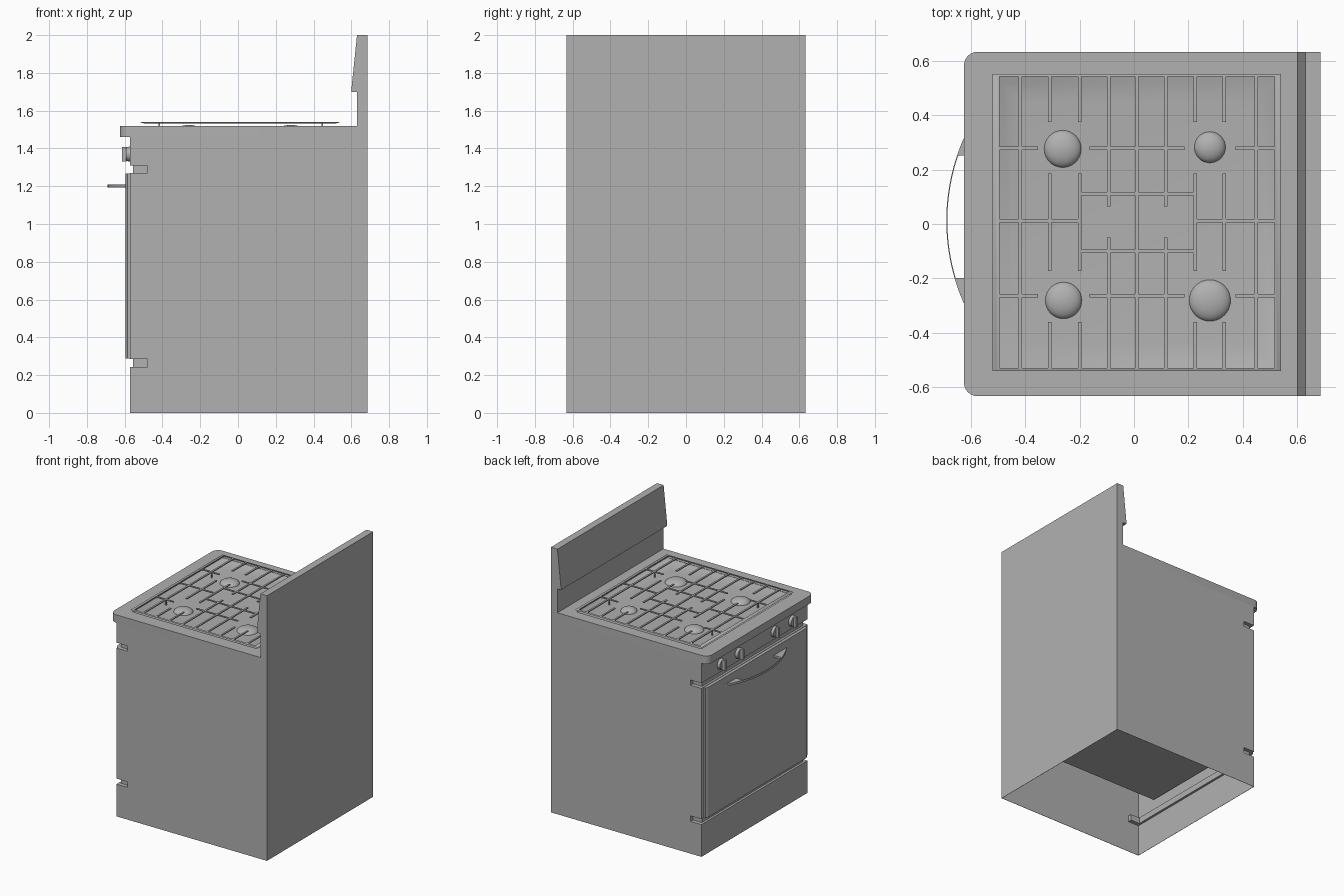
import bpy, bmesh, math
from mathutils import Vector

if "Cube" in bpy.data.objects:
    bpy.data.objects.remove(bpy.data.objects["Cube"])

GREY = bpy.data.materials.new("dark_grey")
GREY.diffuse_color = (0.44, 0.44, 0.44, 1)
GREY.use_nodes = True
GREY.node_tree.nodes["Principled BSDF"].inputs["Base Color"].default_value = GREY.diffuse_color


def add_obj(name, bm, smooth=None):
    bmesh.ops.recalc_face_normals(bm, faces=bm.faces)
    me = bpy.data.meshes.new(name)
    bm.to_mesh(me)
    bm.free()
    me.materials.append(GREY)
    ob = bpy.data.objects.new(name, me)
    bpy.context.collection.objects.link(ob)
    if smooth:
        shade(ob, smooth)
    return ob


def shade(ob, angle):
    bpy.ops.object.select_all(action='DESELECT')
    ob.select_set(True)
    bpy.context.view_layer.objects.active = ob
    bpy.ops.object.shade_smooth_by_angle(angle=math.radians(angle))


def bm_box(bm, x0, x1, y0, y1, z0, z1):
    vs = bmesh.ops.create_cube(bm, size=1)['verts']
    for v in vs:
        v.co = Vector((x1 if v.co.x > 0 else x0, y1 if v.co.y > 0 else y0, z1 if v.co.z > 0 else z0))
    return vs


def boxes(name, *dims):
    bm = bmesh.new()
    for d in dims:
        bm_box(bm, *d)
    return add_obj(name, bm)


def prism(name, pts, vec):
    """Extrude a closed polygon of 3D points along vec."""
    bm = bmesh.new()
    f = bm.faces.new([bm.verts.new(p) for p in pts])
    r = bmesh.ops.extrude_face_region(bm, geom=[f])
    bmesh.ops.translate(bm, vec=vec, verts=[v for v in r['geom'] if isinstance(v, bmesh.types.BMVert)])
    return add_obj(name, bm)


W = 0.633     # half width
T = 0.002     # sheet thickness
FX = -0.572   # front plane

# side panels with hinge notches at the front
side = [(FX, 0), (0.685 - T, 0), (0.685 - T, 1.46), (FX, 1.46), (FX, 1.31), (-0.48, 1.31),
        (-0.48, 1.27), (FX, 1.27), (FX, 0.285), (-0.48, 0.285), (-0.48, 0.243), (FX, 0.243)]
for s, n in ((-1, "right"), (1, "left")):
    prism(n + "_side_panel", [(x, s * W, z) for x, z in side], (0, -s * T, 0))

# back panel and backsplash with overhanging sloped face
boxes("back_panel", (0.685 - T, 0.685, -W, W, 0, 1.46))
splash = [(0.685, 1.46), (0.685, 2), (0.63, 2), (0.60, 1.71), (0.60, 1.70), (0.63, 1.70), (0.63, 1.46)]
prism("backsplash", [(x, -W, z) for x, z in splash], (0, 2 * W, 0))

# front panels
boxes("lower_front_panel", (FX, FX + T, -W + T, W - T, 0, 0.243))
boxes("control_panel", (FX, FX + 0.02, -W + T, W - T, 1.31, 1.46))
boxes("door_backing", (FX, FX + T, -W + T, W - T, 0.285, 1.27))

# recessed gaps above and below the door, with side pockets
for z0, z1, n in ((0.243, 0.285, "lower"), (1.27, 1.31, "upper")):
    dims = [(-0.555, -0.553, -W + 0.03, W - 0.03, z0, z1)]
    for s in (-1, 1):
        ya, yb = sorted((s * (W - 0.03), s * (W - 0.032)))
        yc, yd = sorted((s * (W - T), s * (W - 0.032)))
        dims += [(-0.555, -0.478, ya, yb, z0 - T, z1 + T),
                 (-0.48, -0.478, yc, yd, z0 - T, z1 + T),
                 (FX + T, -0.478, yc, yd, z0 - T, z0),
                 (FX + T, -0.478, yc, yd, z1, z1 + T)]
    dims += [(FX + T, -0.553, -W + 0.03, W - 0.03, z0 - T, z0),
             (FX + T, -0.553, -W + 0.03, W - 0.03, z1, z1 + T)]
    boxes(n + "_door_gap", *dims)

# oven cavity, seen from underneath
boxes("oven_cavity", (-0.55, 0.62, -0.44, 0.44, 0.36, 1.2))

# door with chamfered side edges
d = [(FX, -0.605), (-0.585, -0.605), (-0.595, -0.585), (-0.595, 0.585), (-0.585, 0.605), (FX, 0.605)]
prism("oven_door", [(x, y, 0.287) for x, y in d], (0, 0, 0.98))

# crescent door handle with end lugs
R, cx, cy = 0.748, -0.69 + 0.748, 0.012
amax = math.asin(0.365 / R)
l0, l1 = math.asin(0.24 / R), math.asin(-0.212 / R)
outer = [(cx - R * math.cos(a), cy + R * math.sin(a)) for a in [amax * (i / 14 - 1) for i in range(29)]]
r = R - 0.004
inner = [(cx - r * math.cos(a), cy + r * math.sin(a)) for a in [l0 + (l1 - l0) * i / 16 for i in range(17)]]
inner = [(-0.595, cy + 0.24)] + inner + [(-0.595, cy - 0.212)]
prism("door_handle", [(x, y, 1.193) for x, y in outer + inner], (0, 0, 0.016))

# knobs: round base with a raised grip
for i, y in enumerate((-0.445, -0.235, 0.192, 0.405)):
    bm = bmesh.new()
    g = bmesh.ops.create_cone(bm, cap_ends=True, segments=24, radius1=0.04, radius2=0.036, depth=0.02)['verts']
    for v in g:
        v.co = Vector((FX - 0.01 - v.co.z * -1, y + v.co.x, 1.37 + v.co.y))
        v.co.x = 2 * (FX - 0.01) - v.co.x
    bm_box(bm, -0.615, -0.59, y - 0.009, y + 0.009, 1.332, 1.408)
    add_obj("knob_%d" % (i + 1), bm, 35)

# cooktop slab with rounded front corners
rad = 0.05
corner = [(rad * math.cos(math.radians(a)), rad * math.sin(math.radians(a))) for a in range(90, 181, 15)]
left = [(-0.625 + rad + x, W - rad + y) for x, y in corner]
outline = [(0.63, W)] + left + [(x, -y) for x, y in reversed(left)] + [(0.63, -W)]
top = prism("cooktop", [(x, y, 1.46) for x, y in outline], (0, 0, 0.06))

# cutter for the shallow dished basin, its slope easing into the floor
bm = bmesh.new()
rings = []
for off, z in ((-0.001, 1.54), (0, 1.518), (0.03, 1.506), (0.06, 1.498), (0.10, 1.494)):
    rings.append([bm.verts.new(p) for p in ((-0.51 + off, -0.53 + off, z), (0.53 - off, -0.53 + off, z),
                                            (0.53 - off, 0.545 - off, z), (-0.51 + off, 0.545 - off, z))])
for a, b in zip(rings, rings[1:]):
    for j in range(4):
        bm.faces.new((a[j], a[(j + 1) % 4], b[(j + 1) % 4], b[j]))
bm.faces.new(rings[0])
bm.faces.new(rings[-1])
cut = add_obj("basin_cutter", bm)
cut.hide_render = True
mod = top.modifiers.new("basin", 'BOOLEAN')
mod.object = cut
mod.solver = 'EXACT'
bpy.ops.object.select_all(action='DESELECT')
bpy.context.view_layer.objects.active = top
top.select_set(True)
bpy.ops.object.modifier_apply(modifier=mod.name)
bpy.data.objects.remove(cut)
shade(top, 40)

# domed burners
for i, (x, y, r) in enumerate(((-0.262, 0.276, 0.069), (0.279, 0.282, 0.058),
                               (-0.259, -0.281, 0.068), (0.279, -0.281, 0.077))):
    bm = bmesh.new()
    bmesh.ops.create_uvsphere(bm, u_segments=32, v_segments=16, radius=1)
    for v in bm.verts:
        v.co = Vector((x + r * v.co.x, y + r * v.co.y, 1.49 + 0.034 * v.co.z * (v.co.z > 0)))
    bmesh.ops.remove_doubles(bm, verts=bm.verts, dist=1e-5)
    add_obj("burner_%d" % (i + 1), bm, 60)

# grate: sloped outer frame
X0, X1, Y0, Y1 = -0.495, 0.516, -0.53, 0.542
bm = bmesh.new()
loops = []
for off, z in ((0.025, 1.535), (0.012, 1.540), (0, 1.540), (0, 1.533)):
    oy = off * 0.4
    loops.append([bm.verts.new(p) for p in ((X0 - off, Y0 - oy, z), (X1 + off, Y0 - oy, z),
                                            (X1 + off, Y1 + oy, z), (X0 - off, Y1 + oy, z))])
for k in range(4):
    a, b = loops[k], loops[(k + 1) % 4]
    for j in range(4):
        bm.faces.new((a[j], a[(j + 1) % 4], b[(j + 1) % 4], b[j]))
add_obj("grate_frame", bm, 60)

# grate bars: long rods, broken around the burners
h = 0.0065
bars = []
full = [(Y0, Y1)]
broken = [(0.375, Y1), (-0.172, 0.186), (Y0, -0.36)]
middle = [(0.065, Y1), (Y0, -0.05)]
for x, spans in ((-0.418, full), (-0.31, broken), (-0.2, broken), (-0.093, middle), (0.01, full),
                 (0.117, middle), (0.225, broken), (0.332, broken), (0.45, full)):
    bars += [(x - h, x + h, a, b, 1.532, 1.5395) for a, b in spans]
split = [(X0, -0.352), (-0.163, 0.185), (0.374, X1)]
for y, spans in ((0.279, split), (-0.264, split), (0.012, [(X0, -0.2), (0.225, X1)]),
                 (0.112, [(-0.2, 0.225)]), (-0.1, [(-0.2, 0.225)])):
    bars += [(a, b, y - h, y + h, 1.5325, 1.539) for a, b in spans]
boxes("grate_bars", *bars)

# grate legs standing in the basin
boxes("grate_legs", *[(x - 0.004, x + 0.004, y - 0.004, y + 0.004, 1.494, 1.535)
                      for x in (-0.416, 0.446) for y in (-0.264, 0.279)])
